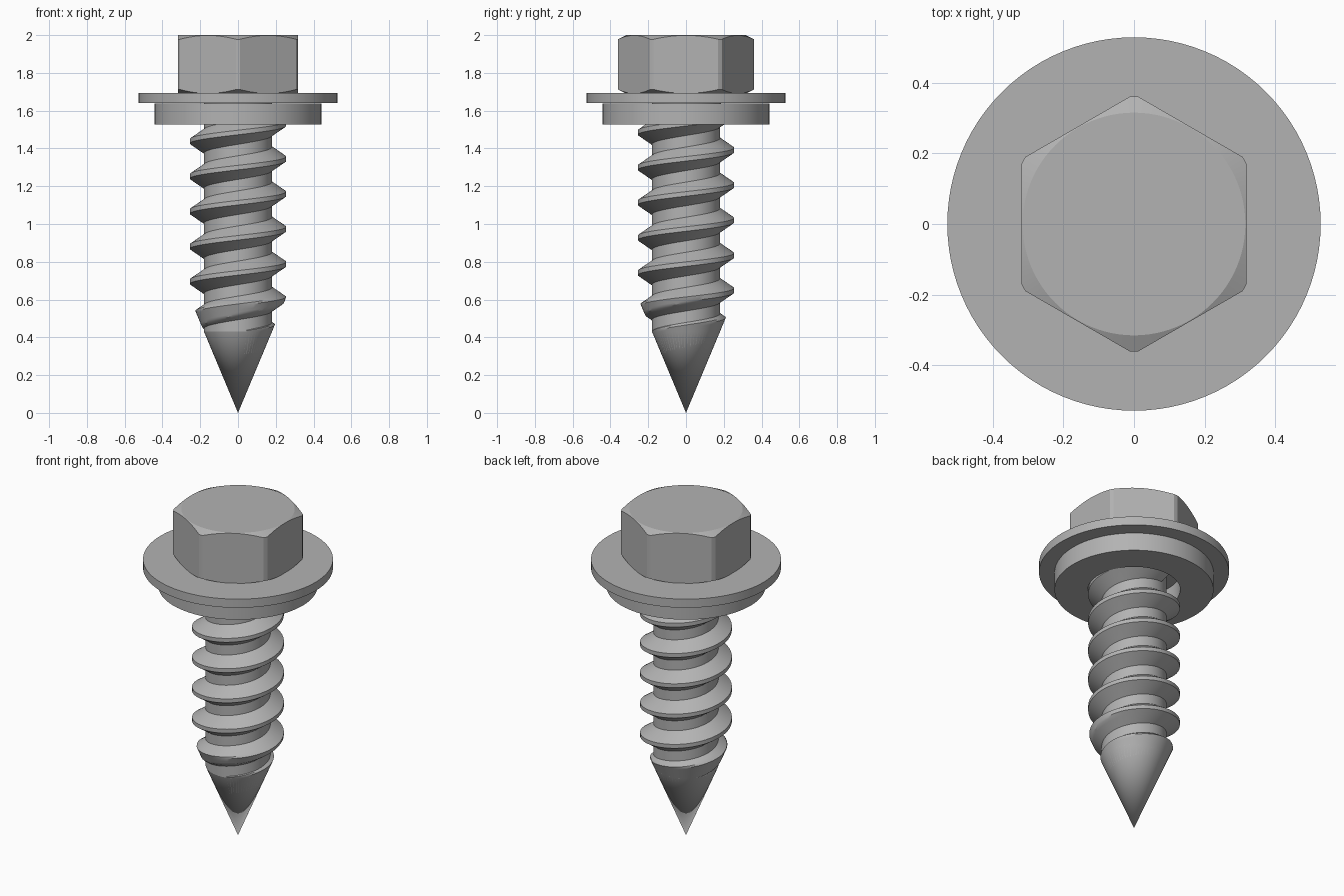
import bpy, bmesh
from math import sin, cos, pi, radians
from mathutils import Vector, Matrix

cube = bpy.data.objects.get("Cube")
if cube:
    bpy.data.objects.remove(cube, do_unlink=True)

steel = bpy.data.materials.new("steel_grey")
steel.use_nodes = True
GREY = (0.45, 0.45, 0.45, 1)
steel.diffuse_color = GREY
steel.node_tree.nodes["Principled BSDF"].inputs["Base Color"].default_value = GREY


def finish(bm, name, angle=30):
    """Turn a bmesh into a shaded steel object."""
    bmesh.ops.recalc_face_normals(bm, faces=bm.faces)
    mesh = bpy.data.meshes.new(name)
    bm.to_mesh(mesh)
    bm.free()
    mesh.materials.append(steel)
    obj = bpy.data.objects.new(name, mesh)
    bpy.context.collection.objects.link(obj)
    bpy.ops.object.select_all(action='DESELECT')
    obj.select_set(True)
    bpy.context.view_layer.objects.active = obj
    bpy.ops.object.shade_smooth_by_angle(angle=radians(angle))
    return obj


def lathe(profile, closed=False, steps=96):
    """Revolve (radius, height) points around the z axis."""
    bm = bmesh.new()
    verts = [bm.verts.new((r, 0, z)) for r, z in profile]
    edges = [bm.edges.new(pair) for pair in zip(verts, verts[1:])]
    if closed:
        edges.append(bm.edges.new((verts[-1], verts[0])))
    bmesh.ops.spin(bm, geom=verts + edges, axis=(0, 0, 1), cent=(0, 0, 0),
                   angle=2 * pi, steps=steps, use_duplicate=False)
    bmesh.ops.remove_doubles(bm, verts=bm.verts, dist=1e-5)
    return bm


# Hex head: a chamfered drum sliced by six flats
FLAT = 0.318
head = lathe([(0, 1.685), (0.315, 1.69), (0.361, 1.712),
              (0.361, 1.978), (0.315, 2), (0, 2)])
for i in range(6):
    side = Matrix.Rotation(i * pi / 3, 3, 'Z') @ Vector((1, 0, 0))
    cut = bmesh.ops.bisect_plane(
        head, geom=head.verts[:] + head.edges[:] + head.faces[:],
        plane_co=side * FLAT, plane_no=side, clear_outer=True)
    rim = [e for e in cut["geom_cut"] if isinstance(e, bmesh.types.BMEdge)]
    bmesh.ops.edgeloop_fill(head, edges=rim)
finish(head, "hex_head", 12)

# Flange under the head
finish(lathe([(0, 1.64), (0.528, 1.64), (0.528, 1.693), (0, 1.693)]), "flange")

# Sealing washer with a clearance hole
finish(lathe([(0.257, 1.527), (0.442, 1.527), (0.442, 1.637), (0.257, 1.637)],
             closed=True), "washer")

# Shank with pointed tip
SHANK_R, TIP_Z = 0.18, 0.43
finish(lathe([(0, 0), (SHANK_R, TIP_Z), (SHANK_R, 1.65), (0, 1.65)]),
       "shank_and_tip", 15)

# Helical thread, trimmed by the extended tip cone
PITCH, BASE_Z, CREST_R = 0.1858, 0.602, 0.255
ROOT_R, ROOT_HALF, CREST_HALF = 0.172, 0.068, 0.012
START, END, PER_TURN = -1.21, 5.3, 64
FLANK = 6
lower = [(ROOT_R + (CREST_R - ROOT_R) * k / FLANK,
          -ROOT_HALF + (ROOT_HALF - CREST_HALF) * k / FLANK)
         for k in range(FLANK + 1)]
section = lower + [(r, -dz) for r, dz in reversed(lower)]

thread = bmesh.new()
rings = []
count = int((END - START) * PER_TURN)
for i in range(count + 1):
    turn = START + (END - START) * i / count
    a = 2 * pi * turn
    ring = []
    for r, dz in section:
        z = BASE_Z + PITCH * turn + dz
        r = min(r, z * SHANK_R / TIP_Z)
        ring.append(thread.verts.new((r * cos(a), r * sin(a), z)))
    rings.append(ring)
for a, b in zip(rings, rings[1:]):
    for j in range(len(section)):
        k = (j + 1) % len(section)
        thread.faces.new((a[j], a[k], b[k], b[j]))
thread.faces.new(rings[0])
thread.faces.new(rings[-1])
finish(thread, "thread")
